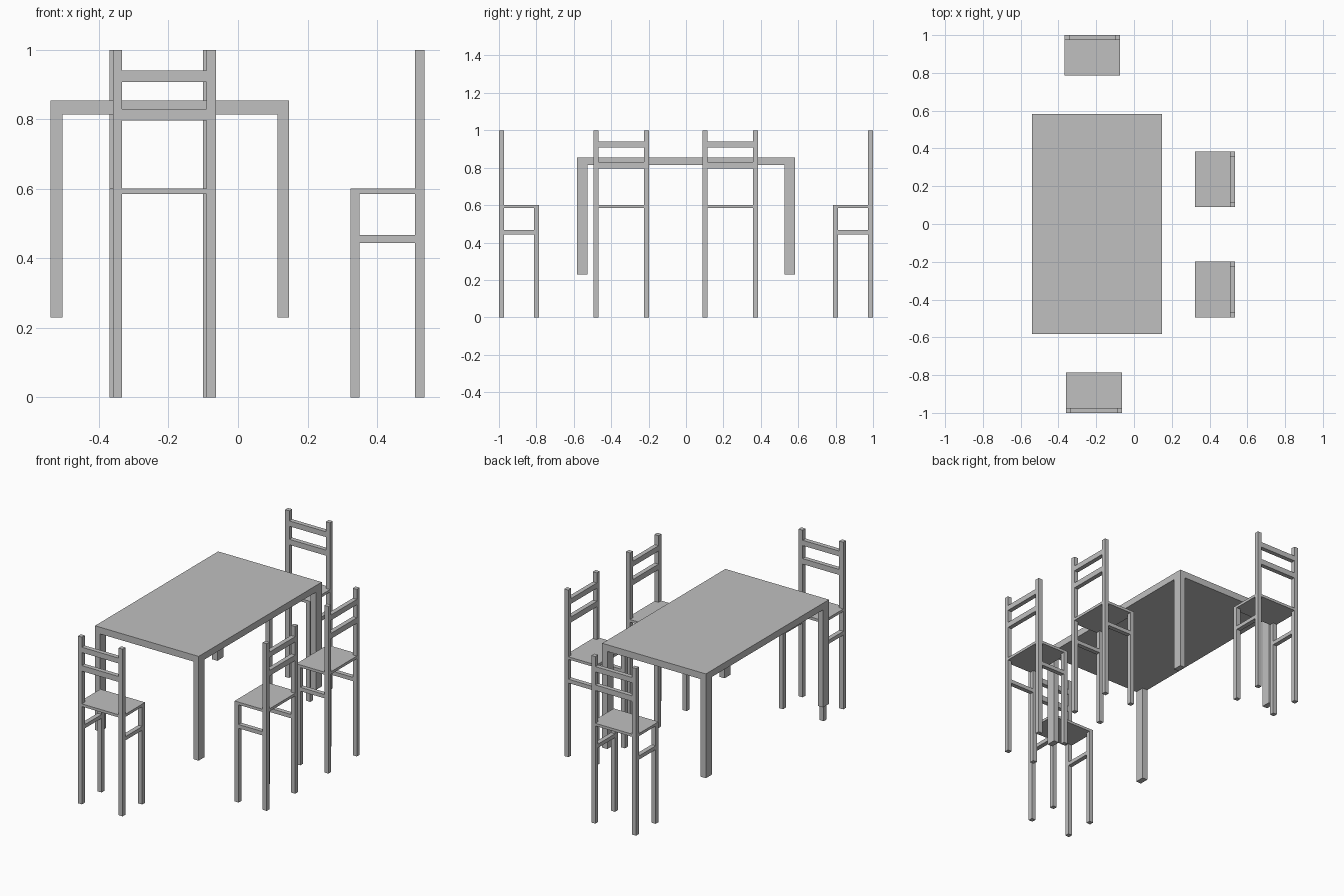
import bpy, bmesh
from math import radians
from mathutils import Matrix

cube = bpy.data.objects.get("Cube")
if cube:
    bpy.data.objects.remove(cube, do_unlink=True)

grey = bpy.data.materials.new("plain grey")
grey.use_nodes = True
colour = (0.53, 0.53, 0.53, 1)
grey.diffuse_color = colour
grey.node_tree.nodes["Principled BSDF"].inputs["Base Color"].default_value = colour


def make_part(name, boxes, matrix=Matrix()):
    """One object made of boxes, each given as x, y and z ranges."""
    bm = bmesh.new()
    for ranges in boxes:
        size = [hi - lo for lo, hi in ranges]
        mid = [(hi + lo) / 2 for lo, hi in ranges]
        bmesh.ops.create_cube(bm, size=1, matrix=Matrix.Translation(mid) @ Matrix.Diagonal((*size, 1)))
    mesh = bpy.data.meshes.new(name)
    bm.to_mesh(mesh)
    bm.free()
    mesh.materials.append(grey)
    obj = bpy.data.objects.new(name, mesh)
    obj.matrix_world = matrix
    bpy.context.collection.objects.link(obj)


def both_sides(half, width):
    """Ranges of a pair of members at the outer ends of a span."""
    return [(-half, width - half), (half - width, half)]


# Table: slab with a leg flush at every corner
TX, TY = 0.343, 0.582
UNDERSIDE, TABLE_TOP = 0.814, 0.854
table_place = Matrix.Translation((-0.196, 0, 0))
make_part("table_top", [((-TX, TX), (-TY, TY), (UNDERSIDE, TABLE_TOP))], table_place)
make_part("table_legs", [(x, y, (0.23, UNDERSIDE))
                         for x in both_sides(TX, 0.034)
                         for y in both_sides(TY, 0.056)], table_place)

# Chair: local origin at the middle of the back, seat reaching towards +y
HALF, DEPTH, POST = 0.148, 0.213, 0.027
SEAT_LOW, SEAT_TOP = 0.585, 0.601


def make_chair(name, place):
    sides = both_sides(HALF, POST)
    back = (0, POST)
    between = (POST - HALF, HALF - POST)
    make_part(name + "_back_posts", [(x, back, (0, 1)) for x in sides], place)
    make_part(name + "_front_legs", [(x, (DEPTH - POST, DEPTH), (0, SEAT_LOW)) for x in sides], place)
    make_part(name + "_seat", [((-HALF, HALF), (POST, DEPTH), (SEAT_LOW, SEAT_TOP)),
                               (between, back, (SEAT_LOW, SEAT_TOP))], place)
    make_part(name + "_side_rails", [(x, (POST, DEPTH - POST), (0.444, 0.467)) for x in sides], place)
    make_part(name + "_back_slats", [(between, back, z) for z in ((0.797, 0.83), (0.908, 0.94))], place)


# Chairs around the table: name, position of the back, turn
for name, x, y, turn in (("front_chair", -0.212, -1, 0),
                         ("back_chair", -0.221, 1, 180),
                         ("left_front_chair", 0.536, -0.346, 90),
                         ("left_back_chair", 0.536, 0.237, 90)):
    make_chair(name, Matrix.Translation((x, y, 0)) @ Matrix.Rotation(radians(turn), 4, "Z"))
